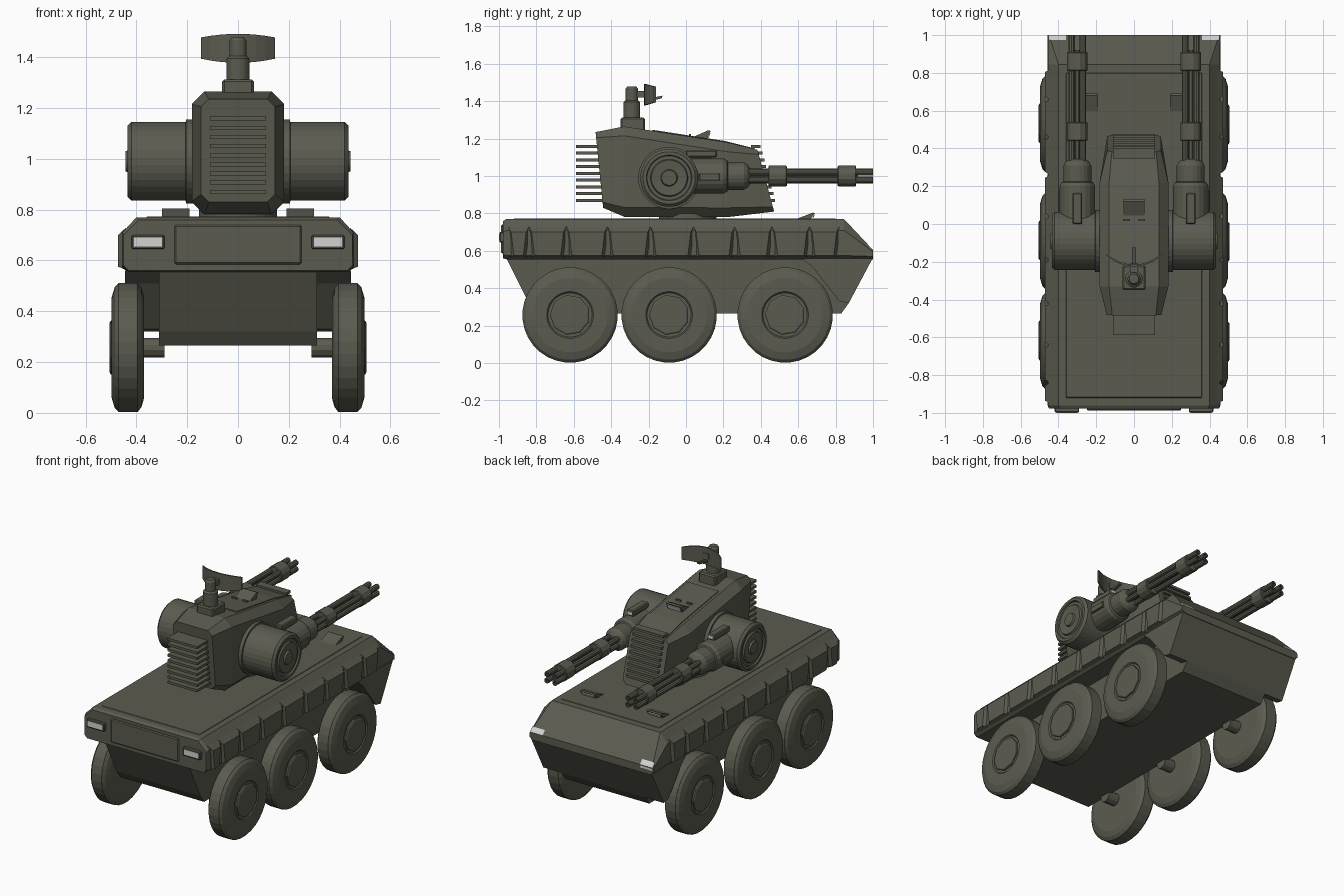
import bpy, bmesh, math
from mathutils import Vector, Matrix

cube = bpy.data.objects.get("Cube")
if cube:
    bpy.data.objects.remove(cube)


def material(name, rgb):
    m = bpy.data.materials.new(name)
    m.use_nodes = True
    m.diffuse_color = (*rgb, 1)
    bsdf = m.node_tree.nodes["Principled BSDF"]
    bsdf.inputs["Base Color"].default_value = (*rgb, 1)
    bsdf.inputs["Roughness"].default_value = 0.8
    return m


OLIVE = material("olive_grey", (0.105, 0.105, 0.08))
LIGHT = material("lamp_white", (0.65, 0.65, 0.65))


def finish(name, bm, mat):
    bmesh.ops.recalc_face_normals(bm, faces=bm.faces)
    me = bpy.data.meshes.new(name)
    bm.to_mesh(me)
    bm.free()
    me.materials.append(mat)
    ob = bpy.data.objects.new(name, me)
    bpy.context.collection.objects.link(ob)
    return ob


def loft(name, rings, mat=OLIVE):
    """Skin closed rings of equal size and cap both ends."""
    bm = bmesh.new()
    loops = [[bm.verts.new(p) for p in ring] for ring in rings]
    n = len(loops[0])
    for a, b in zip(loops, loops[1:]):
        for i in range(n):
            j = (i + 1) % n
            bm.faces.new((a[i], a[j], b[j], b[i]))
    bm.faces.new(loops[0])
    bm.faces.new(loops[-1])
    return finish(name, bm, mat)


def lathe(name, centre, axis, profile, sides=24, mat=OLIVE):
    """Turn (distance, radius) pairs about an axis through centre."""
    rot = Vector(axis).to_track_quat('Z', 'Y').to_matrix()
    rings = []
    for d, r in profile:
        ang = [math.tau * (i + 0.5) / sides for i in range(sides)]
        rings.append([Vector(centre) + rot @ Vector((r * math.cos(t), r * math.sin(t), d)) for t in ang])
    return loft(name, rings, mat)


def box(name, lo, hi, mat=OLIVE, bevel=0.0):
    lo, hi = Vector(lo), Vector(hi)
    size = [abs(c) for c in hi - lo]
    bm = bmesh.new()
    bmesh.ops.create_cube(bm, size=1, matrix=Matrix.Translation((lo + hi) / 2) @ Matrix.Diagonal((*size, 1)))
    if bevel:
        bmesh.ops.bevel(bm, geom=bm.edges[:], offset=bevel, segments=1, affect='EDGES')
    return finish(name, bm, mat)


def prism(name, profile, x0, x1, mat=OLIVE):
    """Extrude a (y, z) profile across x."""
    return loft(name, [[(x, y, z) for y, z in profile] for x in (x0, x1)], mat)


def mirrored(half):
    return half + [(-x, z) for x, z in reversed(half)]


# Upper hull with chamfered shoulders and a sloping nose
full = mirrored([(0.43, 0.555), (0.457, 0.575), (0.455, 0.71), (0.40, 0.77)])
tail = mirrored([(0.43, 0.56), (0.45, 0.58), (0.45, 0.70), (0.39, 0.76)])
nose = mirrored([(0.43, 0.555), (0.457, 0.57), (0.457, 0.595), (0.45, 0.605)])
stations = [(-0.978, tail), (-0.96, full), (0.845, full), (1.0, nose)]
loft("upper_hull", [[(x, y, z) for x, z in sec] for y, sec in stations])

# Lower hull and the wider nose wedge
prism("lower_hull", [(-0.96, 0.56), (-0.84, 0.32), (-0.8, 0.265), (0.83, 0.265), (0.87, 0.32), (0.995, 0.56)], -0.31, 0.31)
prism("nose_wedge", [(0.62, 0.56), (0.68, 0.51), (0.82, 0.33), (0.87, 0.32), (0.998, 0.56)], -0.445, 0.445)
box("tail_panel", (-0.25, -0.988, 0.585), (0.25, -0.96, 0.74), bevel=0.006)
box("deck_plate", (-0.36, -0.92, 0.765), (0.36, 0.80, 0.773), bevel=0.003)

for s in (-1, 1):
    side = "left" if s > 0 else "right"

    # Armour panels with slanted ends along the hull side
    edges = [-0.95, -0.84, -0.64, -0.42, -0.19, 0.04, 0.26, 0.46, 0.66, 0.82]
    for i, (a, b) in enumerate(zip(edges, edges[1:])):
        outer = [(a, 0.565), (b, 0.565), (b, 0.73), (a, 0.73)]
        inner = [(a + 0.03, 0.575), (b - 0.03, 0.575), (b - 0.015, 0.70), (a + 0.015, 0.70)]
        loft(f"{side}_armour_panel_{i}", [[(s * 0.44, y, z) for y, z in outer],
                                         [(s * 0.472, y, z) for y, z in inner]])

    # Wheels, hub caps and axles
    for i, y in enumerate((-0.62, -0.09, 0.53)):
        c = (s * 0.37, y, 0.257)
        lathe(f"{side}_tyre_{i}", c, (s, 0, 0),
              [(0, 0.20), (0.01, 0.235), (0.025, 0.255), (0.10, 0.255), (0.115, 0.24), (0.127, 0.20),
               (0.127, 0.125), (0.12, 0.118)], 32)
        lathe(f"{side}_hub_cap_{i}", c, (s, 0, 0), [(0.10, 0.108), (0.13, 0.108), (0.135, 0.10)], 9)
        lathe(f"{side}_axle_{i}", (s * 0.29, y, 0.257), (s, 0, 0), [(0, 0.04), (0.09, 0.04)], 12)

    # Tail lamps, nose lamps and deck vision hoods
    box(f"{side}_tail_lamp_housing", (s * 0.29, -0.998, 0.645), (s * 0.42, -0.96, 0.70), bevel=0.005)
    box(f"{side}_tail_lamp", (s * 0.30, -1.0, 0.655), (s * 0.41, -0.99, 0.69), LIGHT)
    prism(f"{side}_nose_lamp", [(0.975, 0.632), (1.0, 0.605), (1.0, 0.585), (0.98, 0.60)], s * 0.36, s * 0.452, LIGHT)
    prism(f"{side}_deck_hood", [(0.59, 0.77), (0.68, 0.805), (0.69, 0.80), (0.665, 0.77)], s * 0.19, s * 0.30)
    prism(f"{side}_deck_hood_glass", [(0.676, 0.776), (0.684, 0.793), (0.688, 0.79), (0.680, 0.775)], s * 0.20, s * 0.29, LIGHT)

    # Gun drum with stepped outer face
    lathe(f"{side}_drum", (0, -0.09, 0.99), (s, 0, 0),
          [(0.15, 0.166), (0.205, 0.166), (0.206, 0.155), (0.42, 0.155), (0.435, 0.14), (0.435, 0.122),
           (0.425, 0.118), (0.425, 0.10), (0.435, 0.095), (0.43, 0.045), (0.442, 0.04), (0.442, 0.01)], 32)

    # Rotary gun: receiver, collars and barrels
    gx, gz = s * 0.30, 1.0
    lathe(f"{side}_gun_receiver", (gx, 0, gz), (0, 1, 0),
          [(0, 0.095), (0.20, 0.095), (0.22, 0.085), (0.225, 0.075), (0.31, 0.075), (0.33, 0.062), (0.345, 0.04)], 20)
    box(f"{side}_receiver_plate", (gx + s * 0.08, 0.07, 0.975), (gx + s * 0.102, 0.18, 1.015), bevel=0.004)
    for i, (a, b) in enumerate(((0.44, 0.54), (0.81, 0.91))):
        lathe(f"{side}_barrel_collar_{i}", (gx, 0, gz), (0, 1, 0), [(a, 0.053), (a + 0.005, 0.057), (b - 0.005, 0.057), (b, 0.053)], 12)
    lathe(f"{side}_barrel_spindle", (gx, 0, gz), (0, 1, 0), [(0.3, 0.018), (0.92, 0.018)], 8)
    for i in range(4):
        t = math.tau * (i + 0.5) / 4
        lathe(f"{side}_barrel_{i}", (gx + 0.042 * math.cos(t), 0, gz + 0.03 * math.sin(t)), (0, 1, 0),
              [(0.3, 0.018), (1.0, 0.018), (1.0, 0.01), (0.97, 0.01)], 10)

    # Gun sight on the receiver
    box(f"{side}_sight_base", (gx - 0.015, 0.02, 1.07), (gx + 0.015, 0.14, 1.11))
    box(f"{side}_sight", (gx - 0.026, 0.0, 1.10), (gx + 0.026, 0.165, 1.138), bevel=0.006)
    box(f"{side}_sight_lens", (gx - 0.018, 0.16, 1.108), (gx + 0.018, 0.168, 1.13), LIGHT)


# Turret body: octagonal sections with leaning ends
def section(y, lean, w, bottom, top, c):
    half = [(w - c, bottom), (w, bottom + c), (w, top - c), (w - c, top)]
    return [(x, y + lean * (z - 1), z) for x, z in mirrored(half)]


loft("turret", [section(-0.46, -0.1, 0.145, 0.83, 1.235, 0.03),
                section(-0.33, 0, 0.182, 0.782, 1.265, 0.05),
                section(0.22, 0, 0.182, 0.78, 1.18, 0.05),
                section(0.42, -0.27, 0.142, 0.81, 1.14, 0.025)])
lathe("turret_ring", (0, 0.01, 0), (0, 0, 1), [(0.76, 0.155), (0.80, 0.155)], 32)
prism("turret_roof_plate", [(-0.18, 1.24), (-0.18, 1.247), (0.21, 1.187), (0.37, 1.147), (0.37, 1.14)], -0.115, 0.115)

# Cooling slats at both turret ends
for i in range(9):
    z = 0.87 + i * 0.036
    box(f"rear_slat_{i}", (-0.11, -0.588, z - 0.008), (0.11, -0.44, z + 0.008))
    y = 0.42 - 0.27 * (z - 1)
    box(f"front_slat_{i}", (-0.11, y - 0.03, z - 0.008), (0.11, y + 0.022, z + 0.008))

# Roof vision hood and small roof latches
prism("roof_hood", [(0.03, 1.205), (0.12, 1.245), (0.132, 1.24), (0.11, 1.19)], -0.055, 0.055)
prism("roof_hood_glass", [(0.117, 1.205), (0.128, 1.232), (0.131, 1.23), (0.121, 1.203)], -0.047, 0.047, LIGHT)
for x in (-0.04, 0.04):
    box("roof_latch", (x - 0.018, 0.015, 1.205), (x + 0.018, 0.027, 1.226))

# Sensor mast
box("mast_base", (-0.062, -0.35, 1.24), (0.062, -0.22, 1.312), bevel=0.008)
lathe("mast", (0, -0.29, 0), (0, 0, 1),
      [(1.30, 0.046), (1.395, 0.046), (1.405, 0.034), (1.465, 0.034), (1.478, 0.025)], 16)
box("dish_arm", (-0.02, -0.28, 1.42), (0.02, -0.21, 1.455))

# Curved dish, thin and open toward the guns, with its feed
rings = []
for i in range(9):
    u = i / 4 - 1
    x, y = 0.145 * u, -0.225 + 0.055 * u * u
    low, high = 1.378 + 0.016 * u * u, 1.492 - 0.014 * u * u
    rings.append([(x, y, low), (x, y + 0.01, low), (x, y + 0.01, high), (x, y, high)])
loft("dish", rings)
prism("dish_feed", [(-0.22, 1.395), (-0.13, 1.415), (-0.125, 1.43), (-0.22, 1.41)], -0.01, 0.01)
